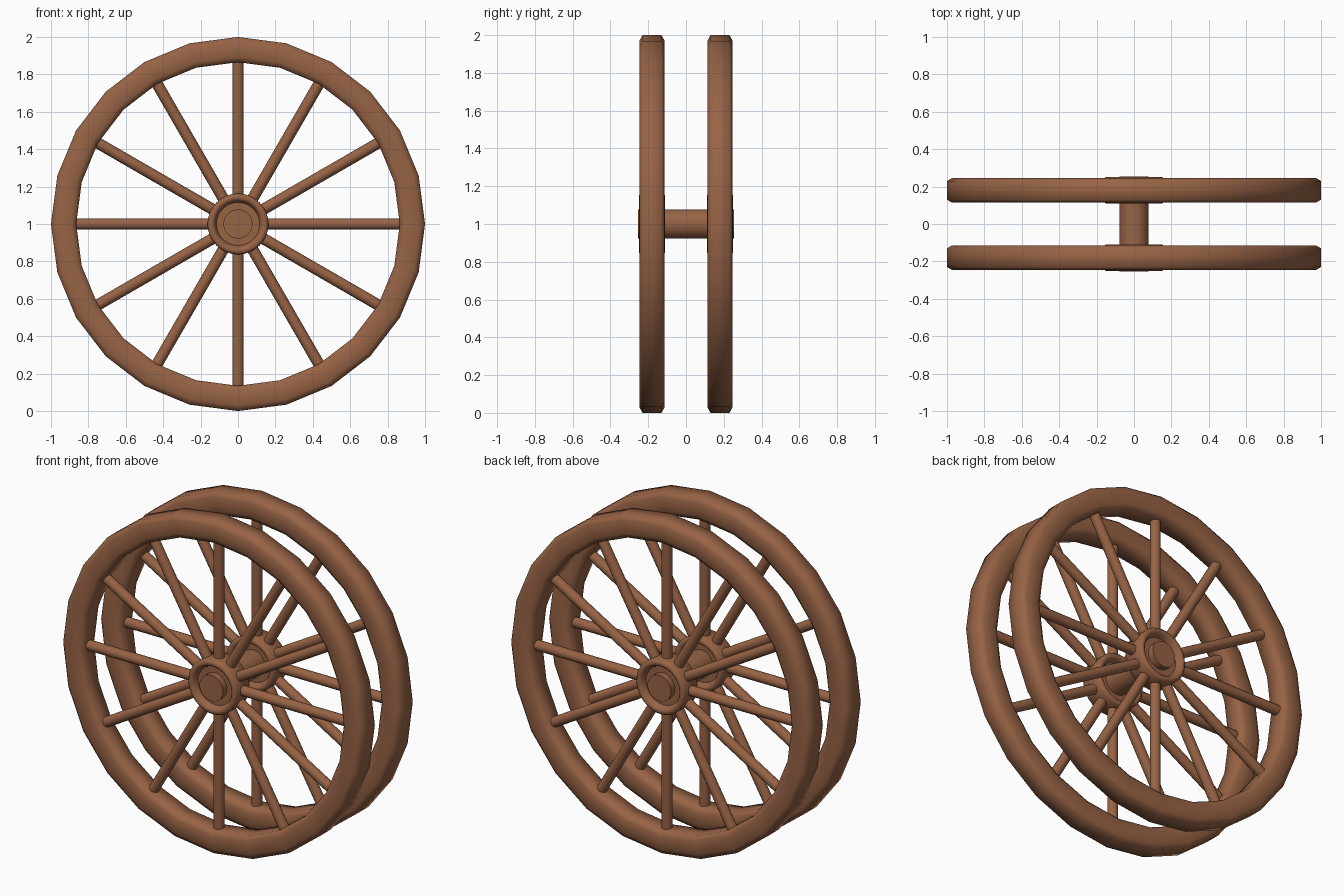
import bpy, bmesh, math
from mathutils import Matrix, Vector

if "Cube" in bpy.data.objects:
    bpy.data.objects.remove(bpy.data.objects["Cube"])

wood = bpy.data.materials.new("brown_wood")
wood.diffuse_color = (0.31, 0.125, 0.06, 1)
wood.use_nodes = True
wood.node_tree.nodes["Principled BSDF"].inputs["Base Color"].default_value = wood.diffuse_color
AXIS = Vector((0, 0, 1.0))   # axle height
WHEEL_Y = 0.18               # wheel distance from the middle


def finish(name, bm, angle):
    bmesh.ops.recalc_face_normals(bm, faces=bm.faces)
    me = bpy.data.meshes.new(name)
    bm.to_mesh(me)
    bm.free()
    me.materials.append(wood)
    ob = bpy.data.objects.new(name, me)
    bpy.context.collection.objects.link(ob)
    bpy.ops.object.select_all(action='DESELECT')
    ob.select_set(True)
    bpy.context.view_layer.objects.active = ob
    bpy.ops.object.shade_smooth_by_angle(angle=math.radians(angle))
    return ob


def lathe(name, profile, y, sides, angle):
    """Turn a closed (radius, y) profile about the axle."""
    bm = bmesh.new()
    rings = []
    for i in range(sides):
        a = math.tau * i / sides
        rings.append([bm.verts.new(AXIS + Vector((r * math.sin(a), y + d, r * math.cos(a))))
                      for r, d in profile])
    n = len(profile)
    for i in range(sides):
        p, q = rings[i], rings[(i + 1) % sides]
        for j in range(n):
            k = (j + 1) % n
            bm.faces.new((p[j], p[k], q[k], q[j]))
    return finish(name, bm, angle)


def rod(bm, radius, length, sides, matrix):
    bmesh.ops.create_cone(bm, cap_ends=True, segments=sides, radius1=radius,
                          radius2=radius, depth=length, matrix=matrix)


# Rim section: square with chamfered corners
rim = [(1.0, -0.05), (1.0, 0.05), (0.972, 0.066), (0.893, 0.066),
       (0.865, 0.05), (0.865, -0.05), (0.893, -0.066), (0.972, -0.066)]
# Hub section: raised, bevelled lip around a recessed web
hub = [(0.05, -0.035), (0.115, -0.035), (0.125, -0.06), (0.135, -0.07), (0.152, -0.07),
       (0.163, -0.058), (0.163, 0.058), (0.152, 0.07), (0.135, 0.07), (0.125, 0.06),
       (0.115, 0.035), (0.05, 0.035)]

for side, y in (("front", -WHEEL_Y), ("back", WHEEL_Y)):
    lathe(side + "_rim", rim, y, 24, 80)
    lathe(side + "_hub", hub, y, 32, 50)
    # Twelve round spokes
    bm = bmesh.new()
    for i in range(12):
        m = (Matrix.Translation(AXIS + Vector((0, y, 0)))
             @ Matrix.Rotation(math.tau * i / 12, 4, 'Y') @ Matrix.Translation((0, 0, 0.505)))
        rod(bm, 0.03, 0.77, 12, m)
    finish(side + "_spokes", bm, 40)

# Axle joining both wheels
bm = bmesh.new()
rod(bm, 0.078, 0.508, 32, Matrix.Translation(AXIS) @ Matrix.Rotation(math.pi / 2, 4, 'X'))
finish("axle", bm, 40)
